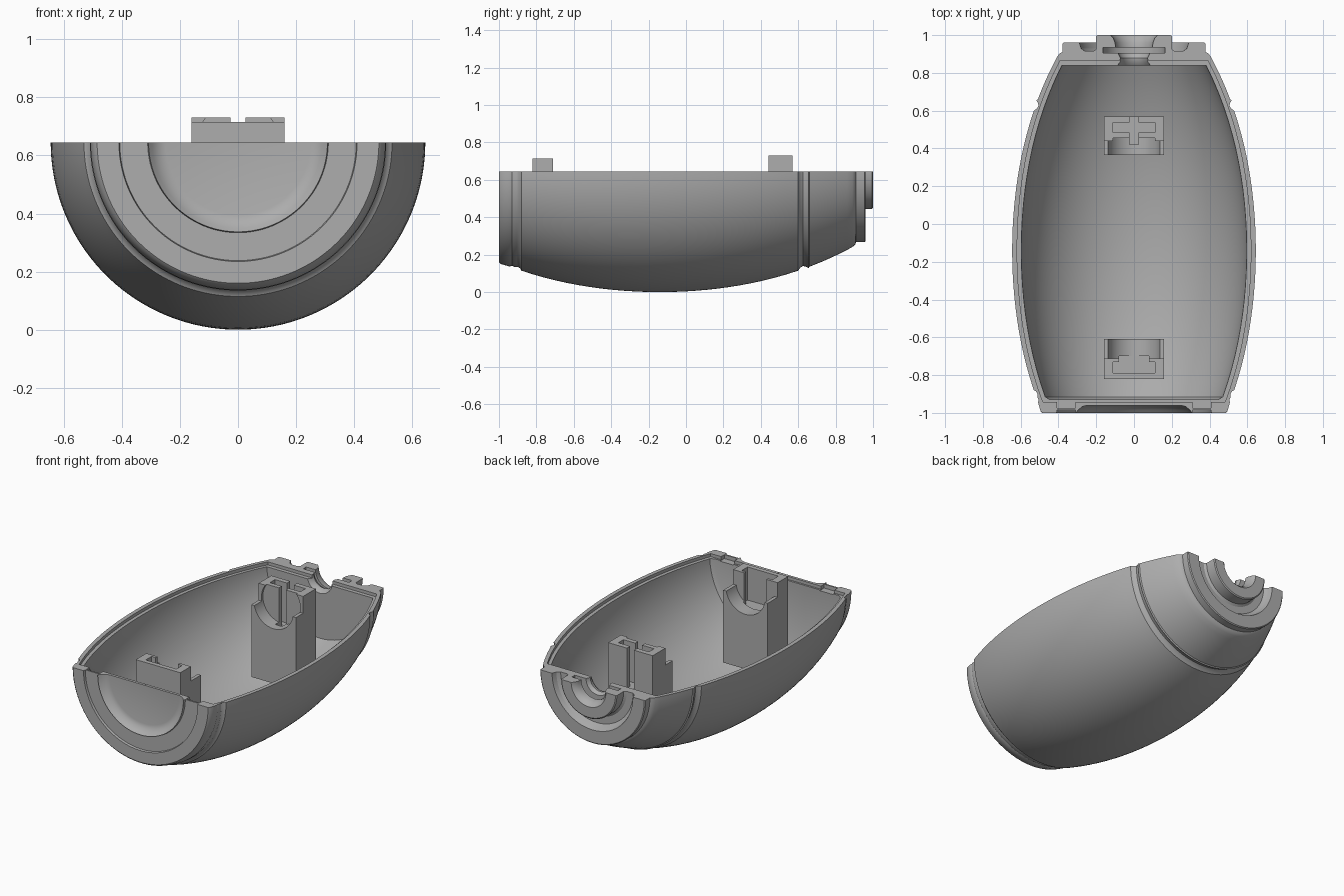
import bpy, bmesh, math

cube = bpy.data.objects.get("Cube")
if cube:
    bpy.data.objects.remove(cube, do_unlink=True)

AXIS = 0.645  # height of the barrel axis and of the rim

grey = bpy.data.materials.new("plain grey")
grey.use_nodes = True
color = (0.42, 0.42, 0.42, 1)
grey.diffuse_color = color
grey.node_tree.nodes["Principled BSDF"].inputs["Base Color"].default_value = color


def make(name, bm):
    bmesh.ops.recalc_face_normals(bm, faces=bm.faces)
    mesh = bpy.data.meshes.new(name)
    bm.to_mesh(mesh)
    bm.free()
    mesh.materials.append(grey)
    obj = bpy.data.objects.new(name, mesh)
    bpy.context.collection.objects.link(obj)
    return obj


def prism(name, points, z0, z1):
    """Extrude a plan outline upward."""
    bm = bmesh.new()
    face = bm.faces.new([bm.verts.new((x, y, z0)) for x, y in points])
    top = bmesh.ops.extrude_face_region(bm, geom=[face])["geom"]
    verts = [v for v in top if isinstance(v, bmesh.types.BMVert)]
    bmesh.ops.translate(bm, verts=verts, vec=(0, 0, z1 - z0))
    return make(name, bm)


def box(name, x0, x1, y0, y1, z0, z1):
    return prism(name, [(x0, y0), (x1, y0), (x1, y1), (x0, y1)], z0, z1)


def half_turn(name, profile, steps=80):
    """Revolve a closed (y, radius) outline through the lower half circle."""
    bm = bmesh.new()
    rings = []
    for i in range(steps + 1):
        a = math.pi * i / steps
        rings.append([bm.verts.new((r * math.cos(a), y, AXIS - r * math.sin(a)))
                      for y, r in profile])
    n = len(profile)
    for a, b in zip(rings, rings[1:]):
        for j in range(n):
            k = (j + 1) % n
            bm.faces.new((a[j], a[k], b[k], b[j]))
    bm.faces.new(rings[0])
    bm.faces.new(rings[-1])
    return make(name, bm)


def cylinder(name, radius, y0, y1, z):
    ring = [(radius * math.cos(math.tau * i / 48), radius * math.sin(math.tau * i / 48))
            for i in range(48)]
    obj = prism(name, ring, 0, y1 - y0)
    for v in obj.data.vertices:
        x, d, h = v.co
        v.co = (x, y0 + h, z + d)
    obj.data.flip_normals()
    return obj


def boolean(obj, tool, operation="DIFFERENCE"):
    tool.hide_render = True
    mod = obj.modifiers.new("cut", "BOOLEAN")
    mod.operation, mod.solver, mod.object = operation, "EXACT", tool
    bpy.context.view_layer.objects.active = obj
    bpy.ops.object.modifier_apply(modifier=mod.name)
    bpy.data.objects.remove(tool, do_unlink=True)


def bulge(y, inset=0.0):
    d = y + 0.14
    return AXIS - 0.19 * d ** 2 - 0.035 * d ** 4 - inset


def sweep(y0, y1, inset=0.0, steps=24):
    ys = [y0 + (y1 - y0) * i / steps for i in range(steps + 1)]
    return [(y, bulge(y, inset)) for y in ys]


# Shell outline: dished front, grooved barrel, stepped rear ring and cable hole
profile = [(-0.96, 0), (-0.96, 0.25), (-0.967, 0.275), (-0.985, 0.295), (-1, 0.308),
           (-0.985, 0.311), (-0.985, 0.407), (-1, 0.41), (-1, 0.485), (-0.99, 0.495),
           (-0.945, 0.508), (-0.93, 0.505), (-0.92, 0.51), (-0.90, 0.51), (-0.885, 0.52)]
profile += sweep(-0.88, 0.60)
profile += [(0.61, 0.515), (0.625, 0.506), (0.64, 0.508), (0.655, 0.517)]
profile += sweep(0.66, 0.89, steps=8)
profile += [(0.905, 0.39), (0.91, 0.378), (0.955, 0.378), (0.96, 0.372), (0.96, 0.29),
            (0.93, 0.28), (0.915, 0.26), (0.915, 0.215), (0.925, 0.2), (0.995, 0.2),
            (1, 0.193), (1, 0.125), (0.985, 0.11), (0.96, 0.1), (0.935, 0.098),
            (0.935, 0.165), (0.905, 0.165), (0.905, 0.085), (0.88, 0.072),
            (0.86, 0.075), (0.84, 0.09)]
profile += sweep(0.84, -0.915, 0.048)
profile += [(-0.93, 0.445), (-0.93, 0)]
# Keep the solid front disc off the axis by a hair
profile = [(y, max(r, 0.001)) for y, r in profile]
shell = half_turn("half_barrel_shell", profile)

# Lowered inner half of the rim
edge = sweep(-0.942, 0.865, 0.026)
outline = [(r, y) for y, r in edge] + [(-r, y) for y, r in reversed(edge)]
boolean(shell, prism("rim_cutter", outline, AXIS - 0.02, 0.8))

# Notches through the front rim
for s in (-1, 1):
    x0, x1 = sorted((s * 0.31, s * 0.407))
    boolean(shell, box("notch_cutter", x0, x1, -0.975, -0.9, AXIS - 0.025, 0.8))


def post(name, wall, cradle, top):
    """Pillar with a raised end wall and a lower half-round cradle."""
    obj = box(name, -0.16, 0.16, *wall, 0.15, top)
    boolean(obj, box("cradle_block", -0.16, 0.16, *cradle, 0.15, 0.62), "UNION")
    return obj


# Front post with an open pocket
front = post("front_post", (-0.82, -0.712), (-0.715, -0.61), 0.715)
boolean(front, cylinder("cradle_cutter", 0.14, -0.712, -0.55, AXIS))
boolean(front, box("pocket_cutter", -0.11, 0.11, -0.79, -0.73, 0.5, 0.9))
boolean(front, box("pocket_opening", -0.08, 0.08, -0.75, -0.7, 0.5, 0.9))

# Rear post with a wide pocket and a narrow centre slit
rear = post("rear_post", (0.44, 0.57), (0.365, 0.445), 0.73)
boolean(rear, cylinder("cradle_cutter", 0.14, 0.3, 0.455, AXIS))
boolean(rear, box("pocket_cutter", -0.11, 0.11, 0.485, 0.537, 0.47, 0.9))
boolean(rear, box("slit_cutter", -0.025, 0.025, 0.42, 0.6, 0.47, 0.9))

# Smooth shading with crisp edges
bpy.ops.object.select_all(action="DESELECT")
for obj in (shell, front, rear):
    obj.select_set(True)
bpy.context.view_layer.objects.active = shell
bpy.ops.object.shade_smooth_by_angle(angle=math.radians(32))
